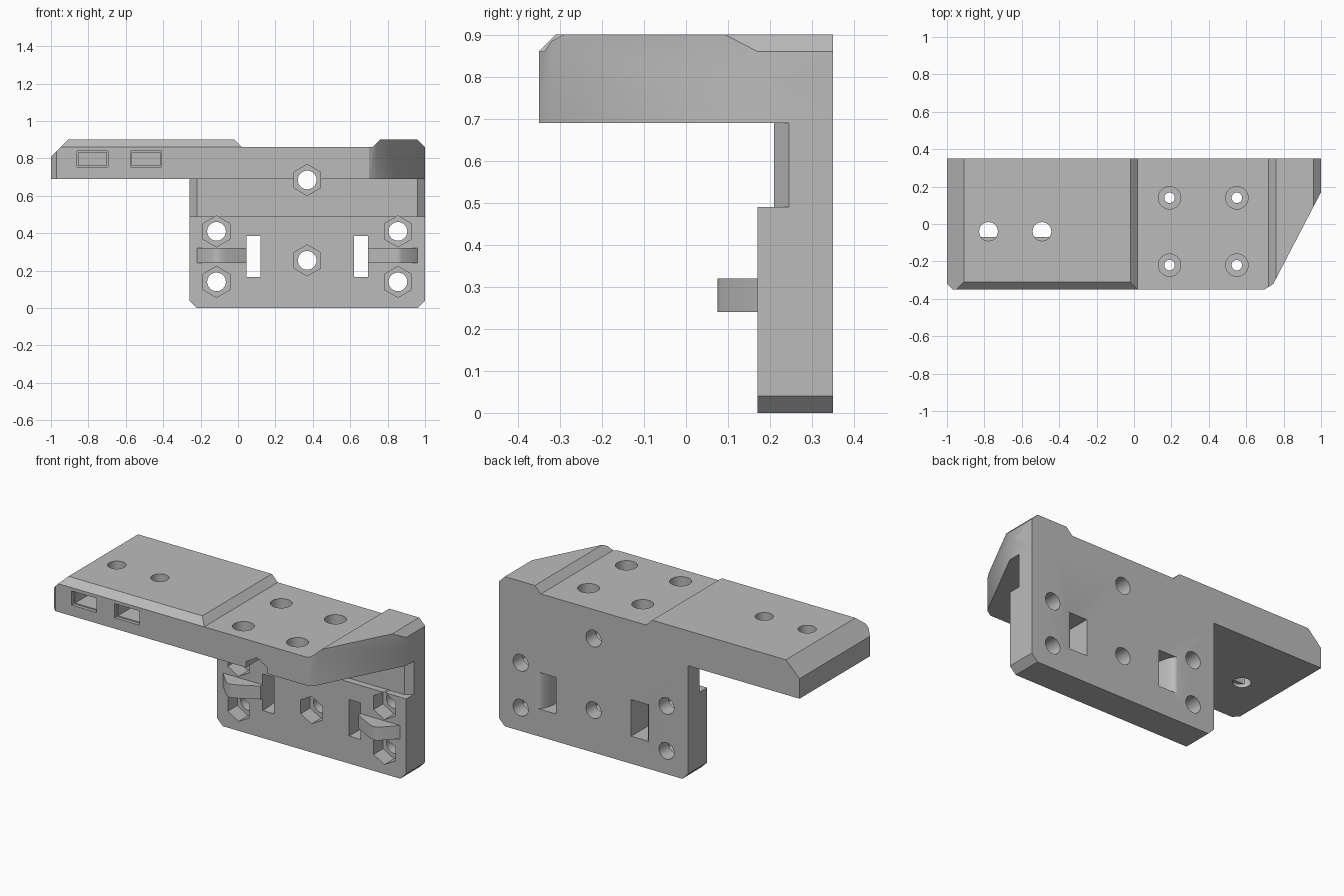
import bpy, bmesh, math
from math import cos, sin, pi

cube = bpy.data.objects.get("Cube")
if cube:
    bpy.data.objects.remove(cube, do_unlink=True)

grey = bpy.data.materials.new("plain_grey")
grey.use_nodes = True
grey.diffuse_color = (0.5, 0.5, 0.5, 1)
grey.node_tree.nodes["Principled BSDF"].inputs["Base Color"].default_value = (0.5, 0.5, 0.5, 1)


def prism(name, outline, lo, hi, axis="z"):
    """Extrude a 2D outline along z (outline in x,y) or along y (outline in x,z)."""
    bm = bmesh.new()
    put = (lambda a, b, h: (a, b, h)) if axis == "z" else (lambda a, b, h: (a, h, b))
    face = bm.faces.new([bm.verts.new(put(a, b, lo)) for a, b in outline])
    top = bmesh.ops.extrude_face_region(bm, geom=[face])["geom"]
    for v in top:
        if isinstance(v, bmesh.types.BMVert):
            v.co[2 if axis == "z" else 1] = hi
    bmesh.ops.recalc_face_normals(bm, faces=bm.faces)
    mesh = bpy.data.meshes.new(name)
    bm.to_mesh(mesh)
    bm.free()
    mesh.materials.append(grey)
    obj = bpy.data.objects.new(name, mesh)
    bpy.context.collection.objects.link(obj)
    return obj


def ring(cx, cy, r, n=32, floor=-9):
    return [(cx + r * sin(2 * pi * i / n), max(floor, cy + r * cos(2 * pi * i / n))) for i in range(n)]


def rect(x0, x1, y0, y1):
    return [(x0, y0), (x1, y0), (x1, y1), (x0, y1)]


def combine(target, tool, operation="DIFFERENCE"):
    mod = target.modifiers.new("combine", "BOOLEAN")
    mod.operation, mod.solver, mod.object = operation, "EXACT", tool
    bpy.context.view_layer.objects.active = target
    bpy.ops.object.modifier_apply(modifier=mod.name)
    bpy.data.objects.remove(tool, do_unlink=True)


MID = 0.37  # plate centre line


def mirrored(points, side):
    return [(MID + side * x, y) for x, y in points]


# Top shelf: plan outline trimmed to its stepped front profile
bracket = prism("mounting_bracket", [(-1, 0.35), (-1, -0.32), (-0.97, -0.35), (0.70, -0.35),
                                     (0.745, -0.32), (1, 0.17), (1, 0.35)], 0.69, 0.95)
profile = [(-1.1, 0.6), (-1.1, 0.71), (-0.91, 0.9), (-0.02, 0.9), (0.02, 0.86),
           (0.72, 0.86), (0.76, 0.9), (0.96, 0.9), (1.1, 0.76), (1.1, 0.6)]
combine(bracket, prism("shelf_profile", profile, -0.5, 0.5, "y"), "INTERSECT")

# Bevel along the front top edge
bevel = prism("front_bevel", rect(-1.1, 1.1, -0.5, 0.5), 0, 0.1)
for v in bevel.data.vertices:
    high = v.co.z > 0.05
    y = (-0.27 if high else -0.35) if v.co.y > 0 else -0.5
    v.co.y, v.co.z = y, (0.94 if high else 0.86)
combine(bracket, bevel)

# Upright plate with clipped bottom corners and a recessed neck
plate = prism("back_plate", [(-0.26, 0.04), (-0.22, 0), (0.96, 0), (1, 0.04),
                             (1, 0.8), (-0.26, 0.8)], 0.17, 0.35, "y")
combine(plate, prism("neck", [(-0.3, 0.1), (1.1, 0.1), (1.1, 0.245), (1, 0.245), (0.96, 0.21),
                              (-0.22, 0.21), (-0.26, 0.245), (-0.3, 0.245)], 0.49, 0.69))
combine(bracket, plate, "UNION")

# Strap slots, flared at the back, each with a hump outside it
flare = [(0.375 - 0.05 * cos(t * pi / 16), 0.2 + 0.15 * sin(t * pi / 16)) for t in range(9)]
slot = [(0.25, 0.1), (0.325, 0.1)] + flare + [(0.375, 0.4), (0.25, 0.4)]
hump = [(0.325, 0.2), (0.325, 0.15), (0.43, 0.092), (0.46, 0.079), (0.485, 0.075),
        (0.505, 0.082), (0.59, 0.17), (0.59, 0.2)]
for side in (-1, 1):
    combine(bracket, prism("slot", mirrored(slot, side), 0.165, 0.385))
    combine(bracket, prism("hump", mirrored(hump, side), 0.24, 0.32), "UNION")

# Bolt holes with hexagonal nut pockets in the plate
bolts = [(MID + s * 0.485, z) for s in (-1, 1) for z in (0.14, 0.41)] + [(MID, 0.255), (MID, 0.685)]
for x, z in bolts:
    combine(bracket, prism("bolt_hole", ring(x, z, 0.05), 0, 0.4, "y"))
    combine(bracket, prism("nut_pocket", ring(x, z, 0.083, 6), -0.4, 0.26, "y"))

# Counterbored screw holes in the shelf
for x in (0.19, 0.55):
    for y in (0.14, -0.22):
        combine(bracket, prism("screw_hole", ring(x, y, 0.028), 0.6, 1))
        combine(bracket, prism("counterbore", ring(x, y, 0.06), 0.77, 1))

# Shelf holes meeting rectangular pockets open at the front
for x in (-0.778, -0.492):
    combine(bracket, prism("flat_sided_hole", ring(x, -0.04, 0.05, 32, -0.07), 0.6, 0.8))
    combine(bracket, prism("lower_hole", ring(x, -0.04, 0.05), 0.6, 0.71))
    combine(bracket, prism("upper_hole", ring(x, -0.04, 0.05), 0.78, 1))
    combine(bracket, prism("pocket", rect(x - 0.075, x + 0.075, 0.762, 0.832), -0.4, 0.04, "y"))
    combine(bracket, prism("pocket_mouth", rect(x - 0.083, x + 0.083, 0.755, 0.84), -0.4, -0.33, "y"))

bpy.ops.object.select_all(action="DESELECT")
bracket.select_set(True)
bpy.context.view_layer.objects.active = bracket
bpy.ops.object.shade_smooth_by_angle(angle=math.radians(30))
